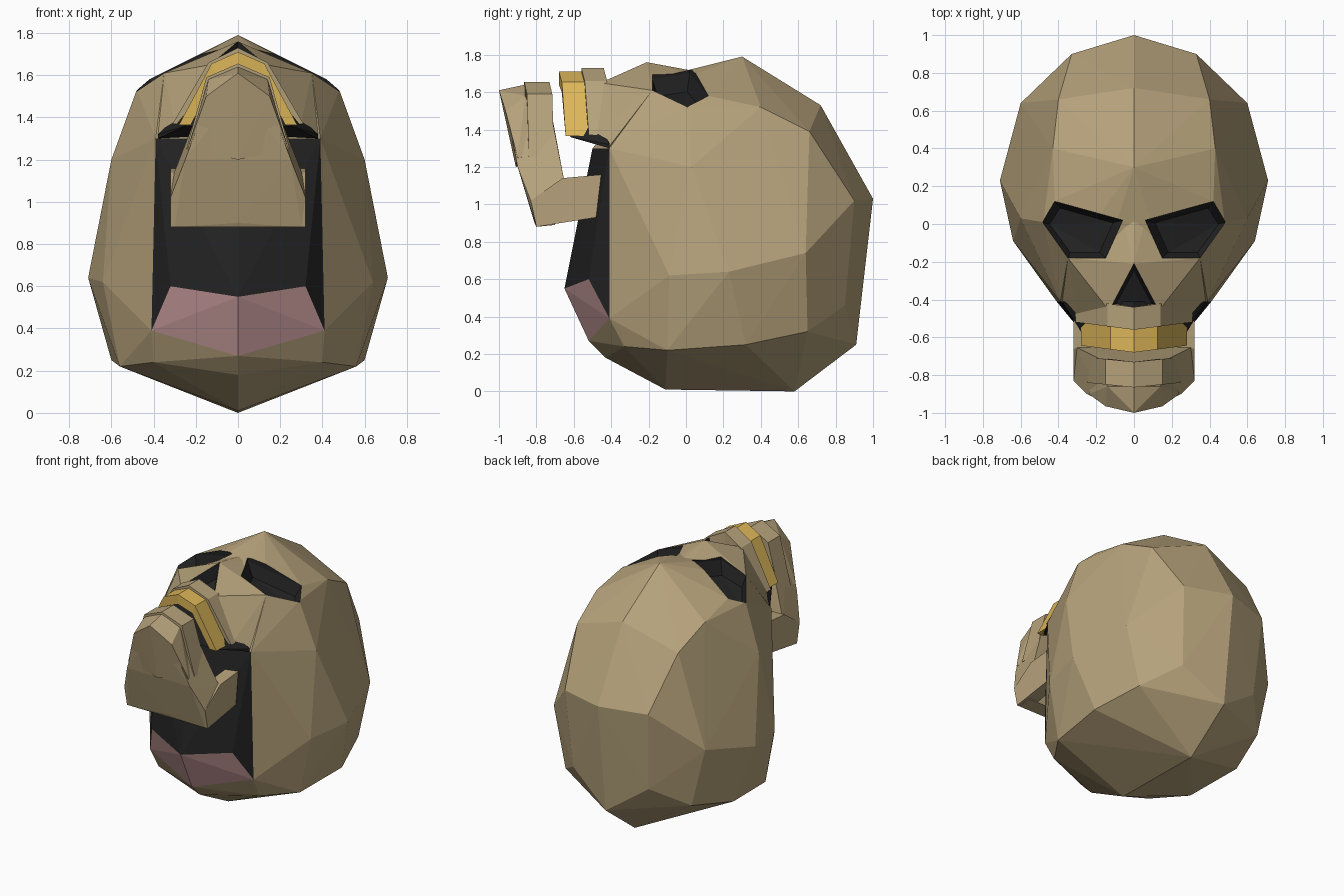
import bpy, bmesh
from mathutils import Vector

if "Cube" in bpy.data.objects:
    bpy.data.objects.remove(bpy.data.objects["Cube"])


def mat(name, col):
    m = bpy.data.materials.new(name)
    m.diffuse_color = (*col, 1)
    m.use_nodes = True
    m.node_tree.nodes["Principled BSDF"].inputs["Base Color"].default_value = m.diffuse_color
    return m


MATS = [mat("bone", (0.47, 0.365, 0.2)), mat("dark_hollow", (0.016, 0.016, 0.016)),
        mat("gold", (0.72, 0.47, 0.1)), mat("pink_flesh", (0.58, 0.33, 0.33))]
BONE, DARK, GOLD, PINK = range(4)


def finish(name, bm, rule):
    bmesh.ops.recalc_face_normals(bm, faces=bm.faces)
    for f in bm.faces:
        f.material_index = rule(f) if callable(rule) else rule
    me = bpy.data.meshes.new(name)
    bm.to_mesh(me)
    bm.free()
    for m in MATS:
        me.materials.append(m)
    ob = bpy.data.objects.new(name, me)
    bpy.context.collection.objects.link(ob)
    return ob


def hull(name, pts, rule=BONE, mirror=True):
    """Faceted convex solid, optionally mirrored across x = 0."""
    allp = set(tuple(p) for p in pts)
    if mirror:
        allp |= {(-x, y, z) for x, y, z in allp if x != 0}
    bm = bmesh.new()
    for p in sorted(allp):
        bm.verts.new(p)
    bmesh.ops.convex_hull(bm, input=bm.verts[:])
    loose = [v for v in bm.verts if not v.link_faces]
    bmesh.ops.delete(bm, geom=loose, context='VERTS')
    return finish(name, bm, rule)


def arch(name, half, y0, y1, sweep, inner, rule):
    """Arched band: half profile (x, z) with thickness, swept back at the sides."""
    out = [(-x, z) for x, z in half[:0:-1]] + list(half)
    zb = half[-1][1]
    ring = [(o, (o[0] * inner, zb + (o[1] - zb) * inner)) for o in out]
    bm = bmesh.new()
    rows = []
    for o, i in ring:
        row = []
        for (x, z), y in ((o, y0), (o, y1), (i, y1), (i, y0)):
            row.append(bm.verts.new((x, y + sweep * abs(o[0]), z)))
        rows.append(row)
    for a, b in zip(rows, rows[1:]):
        for k in range(4):
            bm.faces.new((a[k], a[(k + 1) % 4], b[(k + 1) % 4], b[k]))
    bm.faces.new(rows[0])
    bm.faces.new(rows[-1][::-1])
    return finish(name, bm, rule)


def cranium_rule(f):
    c = f.calc_center_median()
    if max(v.co.y for v in f.verts) < -0.38 and 0.33 < c.z < 1.32:
        return DARK if c.z > 0.7 else PINK
    return BONE


# Cranium, lying on its back; throat side faces the front
cranium = hull("cranium", [
    (0, 0.3, 1.79), (0, 0.72, 1.53), (0, 1, 1.03), (0, 0.91, 0.25),
    (0, 0.58, 0), (0, -0.11, 0.01), (0, -0.43, 0.18), (0, -0.52, 0.27),
    (0, -0.65, 0.55), (0, -0.5, 1.3), (0.43, 0.4, 1.52), (0.4, 0.66, 1.39),
    (0.33, 0.9, 1.02), (0.6, 0.64, 0.74), (0.71, 0.23, 0.64), (0.64, -0.09, 0.62),
    (0.3, 0.85, 0.46), (0.5, 0.65, 0.32), (0.6, 0.32, 0.25), (0.56, -0.1, 0.22),
    (0.4, -0.33, 0.24), (0.41, -0.41, 0.39), (0.4, -0.41, 0.84), (0.32, -0.52, 0.6),
    (0.39, -0.41, 1.3), (0.6, 0.03, 1.2), (0.42, 0.12, 1.58), (0.48, 0.01, 1.53),
    (0.35, -0.18, 1.61), (0.15, -0.18, 1.67)], cranium_rule)

# Nose bridge and cheeks
face = hull("nose_and_cheeks", [
    (0, -0.21, 1.76), (0, 0.06, 1.71), (0.06, 0.02, 1.7), (0.15, -0.18, 1.67),
    (0.35, -0.18, 1.61), (0, -0.46, 1.67), (0.13, -0.46, 1.65), (0.3, -0.48, 1.38),
    (0.38, -0.41, 1.31), (0, -0.46, 1.31), (0, 0.05, 1.5)])

# Eye and nose hollows, cut with dark tapered cutters
eye = [Vector(p) for p in ((0.06, 0.02, 1.7), (0.42, 0.12, 1.58), (0.49, 0.01, 1.53),
                           (0.35, -0.18, 1.61), (0.15, -0.18, 1.67))]
nose = [Vector(p) for p in ((0, -0.21, 1.75), (0.125, -0.445, 1.66), (-0.125, -0.445, 1.66))]
flip = [Vector((-p.x, p.y, p.z)) for p in eye]
for name, loop in (("right_eye_cutter", eye), ("left_eye_cutter", flip), ("nose_cutter", nose)):
    c = sum(loop, Vector()) / len(loop)
    pts = []
    for p in loop:
        pts += [p, p + Vector((0, 0, 0.3)), c + (p - c) * 0.78 - Vector((0, 0, 0.08))]
    cutter = hull(name, pts, DARK, False)
    cutter.hide_render = True
    cutter.hide_viewport = True
    for ob in (cranium, face):
        mod = ob.modifiers.new(name, 'BOOLEAN')
        mod.operation = 'DIFFERENCE'
        mod.solver = 'EXACT'
        mod.object = cutter
for ob in (cranium, face):
    dg = bpy.context.evaluated_depsgraph_get()
    baked = bpy.data.meshes.new_from_object(ob.evaluated_get(dg))
    ob.modifiers.clear()
    ob.data = baked

# Upper jaw: gum ridge, gold teeth, dark palate
arch("upper_gum", [(0, 1.73), (0.14, 1.66), (0.31, 1.37)], -0.56, -0.44, 0.13, 0.75, BONE)
arch("gold_teeth", [(0, 1.71), (0.125, 1.655), (0.28, 1.365)], -0.68, -0.55, 0.13, 0.8, GOLD)
hull("palate", [(0, -0.54, 1.64), (0.1, -0.54, 1.6), (0.25, -0.52, 1.37), (0.25, -0.62, 1.36),
                (0.38, -0.41, 1.3), (0.38, -0.41, 1.32), (0, -0.41, 1.3), (0, -0.41, 1.64)], DARK)

# Lower jaw: chin body, tooth ridge, and a short branch on each side
hull("lower_jaw", [
    (0, -0.97, 1.53), (0.15, -0.95, 1.47), (0.25, -0.9, 1.2), (0.32, -0.83, 1.02),
    (0.3, -0.8, 0.88), (0, -0.81, 0.9), (0, -0.74, 1.6), (0.15, -0.73, 1.53),
    (0.25, -0.68, 1.22), (0.31, -0.65, 1.12), (0.3, -0.7, 0.89), (0, -0.7, 0.91)])
arch("lower_tooth_ridge", [(0, 1.655), (0.15, 1.59), (0.245, 1.25)], -0.865, -0.73, 0.1, 0.8, BONE)
hull("chin", [(0, -1, 1.61), (0.15, -0.965, 1.5), (0.14, -0.86, 1.58), (0, -0.86, 1.64),
              (0.24, -0.9, 1.25), (0.2, -0.72, 1.27), (0, -0.91, 1.2)])
for s in (1, -1):
    hull("jaw_branch_" + ("right" if s > 0 else "left"),
         [(s * x, y, z) for x in (0.23, 0.32) for y, z in
          ((-0.83, 1.02), (-0.8, 0.88), (-0.48, 0.93), (-0.445, 1.16), (-0.66, 1.14))],
         BONE, False)
